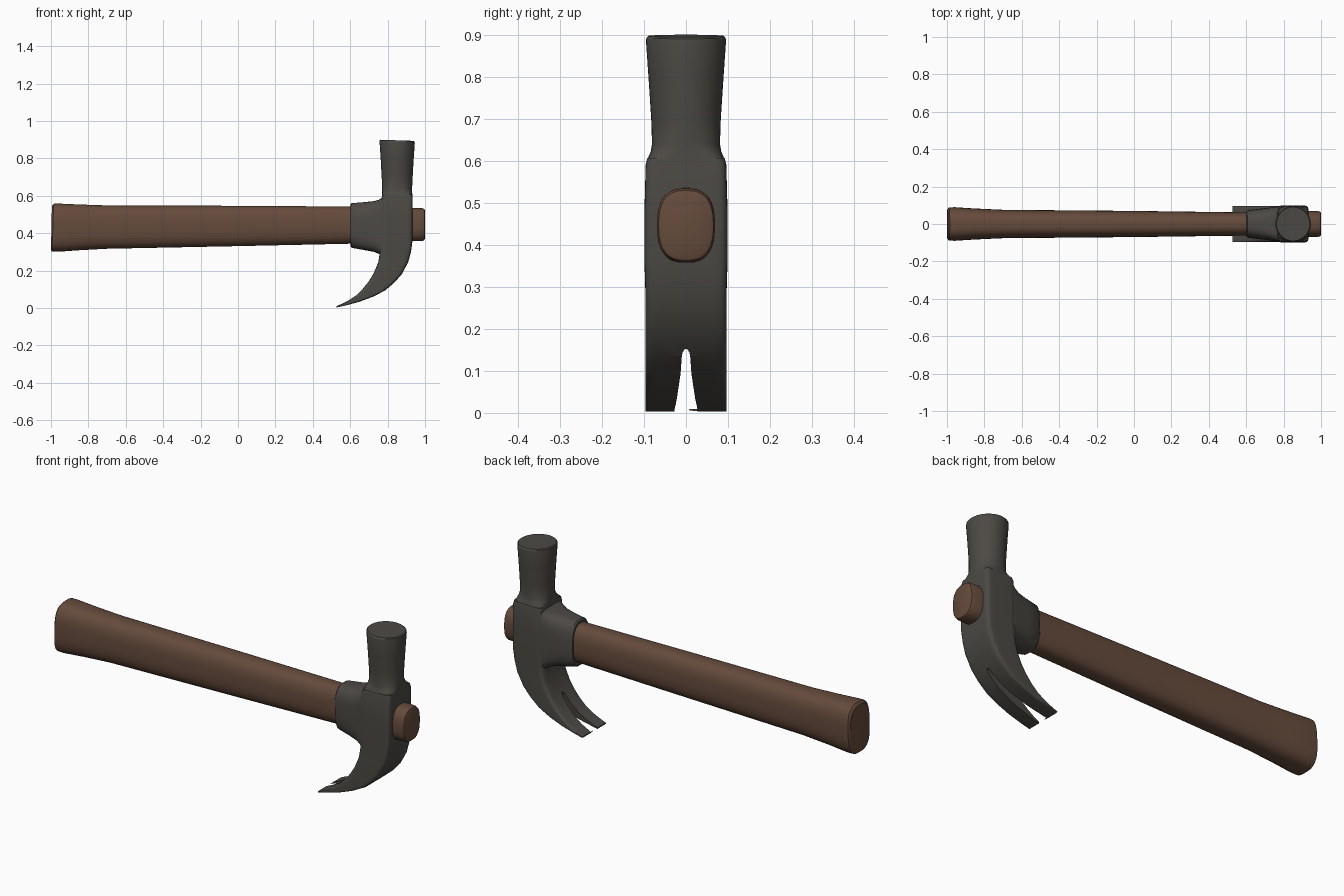
import bpy, bmesh, math


def material(name, rgb):
    m = bpy.data.materials.new(name)
    m.diffuse_color = (*rgb, 1)
    return m


wood = material("brown wood", (0.13, 0.07, 0.045))
steel = material("dark steel", (0.072, 0.067, 0.058))


def loft(name, stations, mat, sides=48):
    """Skin superellipse rings: (xa, za, xb, zb, half_y, squareness),
    a and b being the two ends of the ring in the xz plane."""
    bm = bmesh.new()
    rings = []
    for xa, za, xb, zb, hy, n in stations:
        ring = []
        for i in range(sides):
            t = 2 * math.pi * (i + 0.5) / sides
            c, s = math.cos(t), math.sin(t)
            u = math.copysign(abs(c) ** (2 / n), c)
            v = math.copysign(abs(s) ** (2 / n), s)
            ring.append(bm.verts.new(((xa + xb) / 2 + u * (xa - xb) / 2, v * hy,
                                      (za + zb) / 2 + u * (za - zb) / 2)))
        rings.append(ring)
    for r0, r1 in zip(rings, rings[1:]):
        for i in range(sides):
            j = (i + 1) % sides
            bm.faces.new((r0[i], r0[j], r1[j], r1[i]))
    bm.faces.new(rings[0])
    bm.faces.new(rings[-1])
    bmesh.ops.recalc_face_normals(bm, faces=bm.faces)
    me = bpy.data.meshes.new(name)
    bm.to_mesh(me)
    bm.free()
    ob = bpy.data.objects.new(name, me)
    bpy.context.collection.objects.link(ob)
    me.materials.append(mat)
    return ob


def activate(ob):
    bpy.ops.object.select_all(action='DESELECT')
    ob.select_set(True)
    bpy.context.view_layer.objects.active = ob


def combine(ob, other, operation):
    activate(ob)
    mod = ob.modifiers.new("cut", 'BOOLEAN')
    mod.operation, mod.object, mod.solver = operation, other, 'EXACT'
    bpy.ops.object.modifier_apply(modifier=mod.name)
    bpy.data.objects.remove(other)


# wooden handle, passing through the head
handle = loft("handle", [(x, z1, x + lean, z0, hy, n) for x, lean, z0, z1, hy, n in [
    (-0.995, -0.005, 0.312, 0.546, 0.078, 3), (-0.985, -0.01, 0.302, 0.558, 0.088, 3),
    (-0.96, 0, 0.301, 0.559, 0.09, 2.9), (-0.85, 0, 0.309, 0.554, 0.083, 2.8),
    (-0.7, 0, 0.317, 0.549, 0.076, 2.7), (0, 0, 0.331, 0.547, 0.07, 2.6),
    (0.6, 0, 0.344, 0.543, 0.062, 2.6), (0.92, 0, 0.357, 0.535, 0.069, 2.6),
    (0.985, 0, 0.358, 0.534, 0.069, 2.6), (0.996, 0, 0.363, 0.529, 0.065, 2.6),
    (1.0, 0, 0.372, 0.52, 0.058, 2.6)]], wood)

# eye block sweeping down into the curved claw (outer point, inner point)
claw = [(0.925, 0.30, 0.758, 0.295), (0.91, 0.245, 0.75, 0.245), (0.875, 0.18, 0.725, 0.185),
        (0.835, 0.135, 0.697, 0.14), (0.785, 0.093, 0.667, 0.103), (0.72, 0.06, 0.632, 0.068),
        (0.65, 0.034, 0.595, 0.043), (0.585, 0.016, 0.56, 0.025), (0.527, 0.003, 0.526, 0.010)]
block = [(0.93, 0.607, 0.772, 0.603, 0.092, 9), (0.934, 0.59, 0.768, 0.59, 0.096, 9),
         (0.934, 0.48, 0.766, 0.48, 0.099, 9), (0.933, 0.36, 0.765, 0.36, 0.099, 9)]
head = loft("hammer_head", block + [(*c, 0.097, 9) for c in claw], steel)

# collar gripping the handle, flaring into the block
collar = loft("collar", [(x, z1, x, z0, hy, n) for x, z0, z1, hy, n in [
    (0.602, 0.330, 0.555, 0.068, 2.8), (0.608, 0.322, 0.561, 0.073, 2.8),
    (0.68, 0.309, 0.567, 0.082, 3.2), (0.73, 0.300, 0.572, 0.088, 4),
    (0.755, 0.288, 0.580, 0.092, 5), (0.775, 0.272, 0.595, 0.095, 6),
    (0.85, 0.272, 0.595, 0.095, 6)]], steel)

# striking neck and face
neck = loft("neck", [(0.851 + r, z - lean, 0.851 - r, z, hy, n) for z, lean, r, hy, n in [
    (0.55, 0, 0.080, 0.094, 7), (0.592, 0, 0.081, 0.094, 7), (0.608, 0, 0.081, 0.090, 4.5),
    (0.622, 0, 0.080, 0.084, 3), (0.64, 0, 0.080, 0.081, 2.2), (0.7, 0, 0.083, 0.083, 2),
    (0.80, 0.002, 0.0885, 0.0895, 2), (0.888, 0.005, 0.0945, 0.0955, 2),
    (0.896, 0.006, 0.0935, 0.094, 2), (0.90, 0.006, 0.089, 0.090, 2)]], steel)
combine(head, collar, 'UNION')
combine(head, neck, 'UNION')

# nail slot: widening wedge following the claw
slot = []
widths = [0.003, 0.008, 0.010, 0.013, 0.018, 0.022, 0.026, 0.030]
path = [(0.852, 0.152, 0.708, 0.157), (0.845, 0.144, 0.703, 0.149)] + claw[3:]
path.append((0.48, -0.01, 0.478, 0.0))
for (xo, zo, xi, zi), w in zip(path, widths):
    dx, dz = xo - xi, zo - zi
    k = 0.05 / math.hypot(dx, dz)
    slot.append((xo + dx * k, zo + dz * k, xi - dx * k, zi - dz * k, w, 12))
slot_cutter = loft("slot_cutter", slot, steel, 16)
combine(head, slot_cutter, 'DIFFERENCE')

for ob in (handle, head):
    activate(ob)
    bpy.ops.object.shade_smooth_by_angle(angle=math.radians(35))
